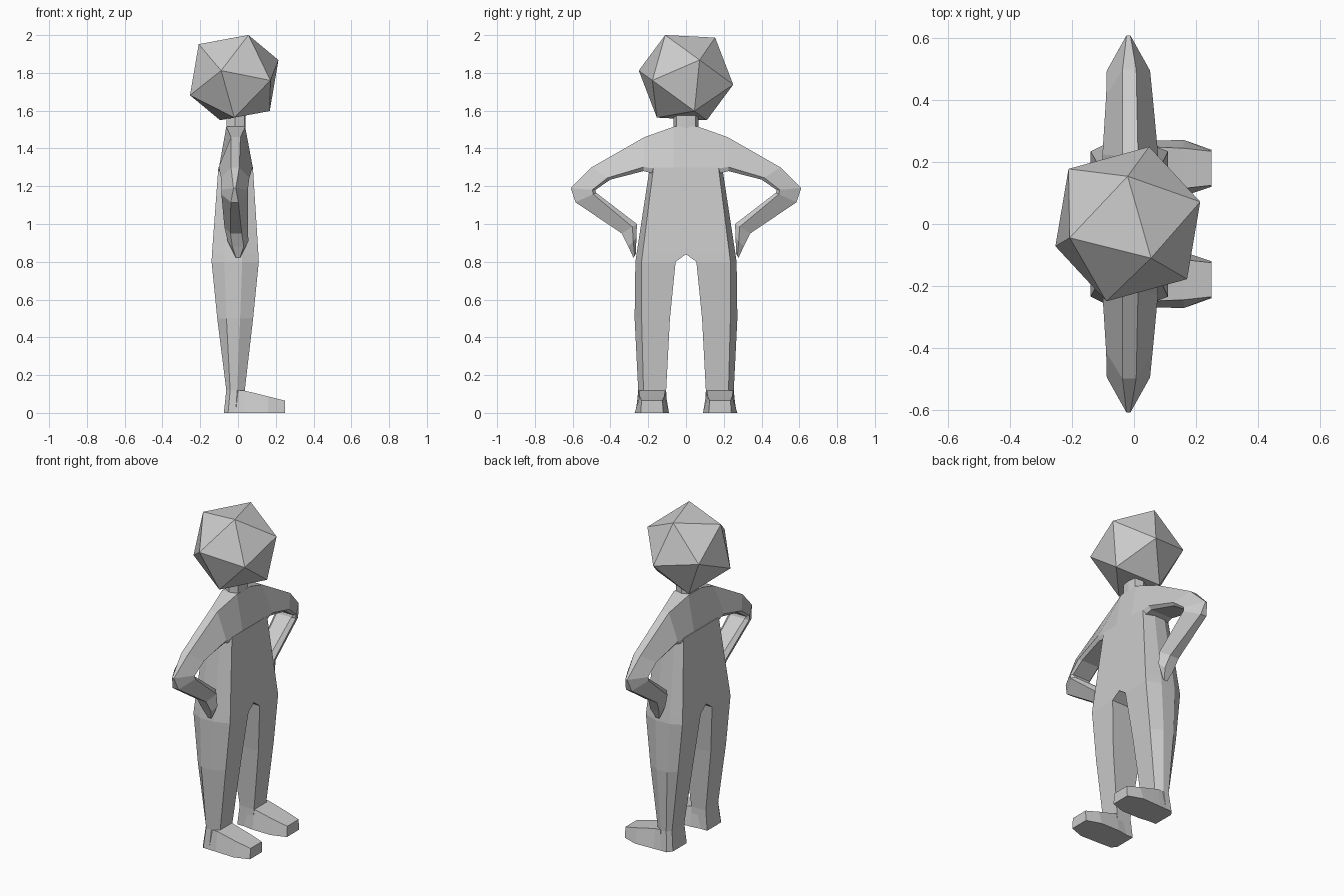
import bpy, bmesh
from mathutils import Matrix, Vector

cube = bpy.data.objects.get("Cube")
if cube:
    bpy.data.objects.remove(cube)

grey = bpy.data.materials.new("plain_grey")
grey.use_nodes = True
colour = (0.6, 0.6, 0.6, 1)
grey.diffuse_color = colour
grey.node_tree.nodes["Principled BSDF"].inputs["Base Color"].default_value = colour


def finish(bm, name, mirror=False):
    """Turn a bmesh into a flat shaded object, optionally mirrored in y."""
    bmesh.ops.recalc_face_normals(bm, faces=bm.faces)
    mesh = bpy.data.meshes.new(name)
    bm.to_mesh(mesh)
    bm.free()
    mesh.materials.append(grey)
    obj = bpy.data.objects.new(name, mesh)
    bpy.context.collection.objects.link(obj)
    if mirror:
        mod = obj.modifiers.new("mirror", 'MIRROR')
        mod.use_axis = (False, True, False)
    return obj


def loft(name, rings, mirror=True):
    """Skin a list of equal-length point rings and cap both ends."""
    bm = bmesh.new()
    loops = [[bm.verts.new(p) for p in ring] for ring in rings]
    n = len(loops[0])
    for a, b in zip(loops, loops[1:]):
        for i in range(n):
            j = (i + 1) % n
            bm.faces.new((a[i], a[j], b[j], b[i]))
    bm.faces.new(loops[0])
    bm.faces.new(loops[-1])
    return finish(bm, name, mirror)


def body_ring(z, inner, flat, outer, back, front):
    """Flat front and back with a chamfered outer side."""
    mid, half = (back + front) / 2 - 0.01, (front - back) * 0.19
    return [(front, inner, z), (front, flat, z), (mid + half, outer, z),
            (mid - half, outer, z), (back, flat, z), (back, inner, z)]


def arm_ring(out, inn, cx, w_out, w_wide, w_in, f):
    """Narrow ridge outside, widest at fraction f towards the inside."""
    out, inn = Vector(out), Vector(inn)
    wide = out.lerp(inn, f)
    half = [(out, w_out), (wide, w_wide), (inn, w_in)]
    return ([(cx + w, *p) for p, w in half]
            + [(cx - w, *p) for p, w in reversed(half)])


# Torso and legs: z, inner y, flat y, outer y, back x, front x
loft("torso_and_legs", [body_ring(*r) for r in (
    (1.30, 0, 0.172, 0.192, -0.104, 0.079),
    (0.84, 0, 0.23, 0.262, -0.138, 0.108),
    (0.80, 0.055, 0.235, 0.268, -0.14, 0.11),
    (0.50, 0.085, 0.235, 0.272, -0.11, 0.08),
    (0.12, 0.105, 0.225, 0.253, -0.062, 0.036),
    (0.00, 0.10, 0.235, 0.265, -0.075, 0.03))])

# Shoulders and arms: outer (y, z), inner (y, z), centre x, widths, fraction
loft("shoulders_and_arms", [arm_ring(*r) for r in (
    ((0, 1.515), (0, 1.24), -0.012, 0.05, 0.092, 0.085, 0.85),
    ((0.065, 1.515), (0.065, 1.24), -0.012, 0.05, 0.092, 0.085, 0.85),
    ((0.22, 1.46), (0.225, 1.28), -0.012, 0.025, 0.09, 0.075, 0.88),
    ((0.50, 1.30), (0.40, 1.235), -0.015, 0.022, 0.075, 0.06, 0.85),
    ((0.61, 1.19), (0.48, 1.18), -0.018, 0.006, 0.07, 0.06, 0.88),
    ((0.585, 1.115), (0.475, 1.165), -0.018, 0.02, 0.07, 0.05, 0.85),
    ((0.34, 0.95), (0.26, 1.0), -0.01, 0.03, 0.062, 0.04, 0.7),
    ((0.305, 0.88), (0.262, 0.93), 0, 0.03, 0.055, 0.04, 0.6),
    ((0.278, 0.82), (0.266, 0.84), 0, 0.01, 0.015, 0.01, 0.5))])

# Feet: x, bottom inner y, bottom outer y, top inner y, top outer y, top z
loft("feet", [[(x, b0, 0), (x, b1, 0), (x, t1, z), (x, t0, z)]
              for x, b0, b1, t0, t1, z in (
    (-0.03, 0.10, 0.265, 0.11, 0.25, 0.12),
    (0.035, 0.09, 0.268, 0.11, 0.25, 0.118),
    (0.16, 0.09, 0.272, 0.115, 0.245, 0.087),
    (0.25, 0.12, 0.24, 0.125, 0.235, 0.065))])

# Neck: short hexagonal post
neck = [(0.04, 0), (0.035, 0.05), (-0.015, 0.065), (-0.06, 0.04)]
outline = neck + [(x, -y) for x, y in reversed(neck[1:])]
loft("neck", [[(x, y, z) for x, y in outline] for z in (1.48, 1.66)], False)

# Head: tilted twenty-sided ball
up = Vector((0.075, -0.11, 0.225)).normalized()
side = Vector((0, 0.155, 0.215))
side = (side - up * side.dot(up)).normalized()
turn = Matrix((side, up.cross(side), up)).transposed().to_4x4()
bm = bmesh.new()
bmesh.ops.create_icosphere(bm, subdivisions=1, radius=0.262,
                           matrix=Matrix.Translation((-0.02, 0, 1.775)) @ turn)
finish(bm, "head")
